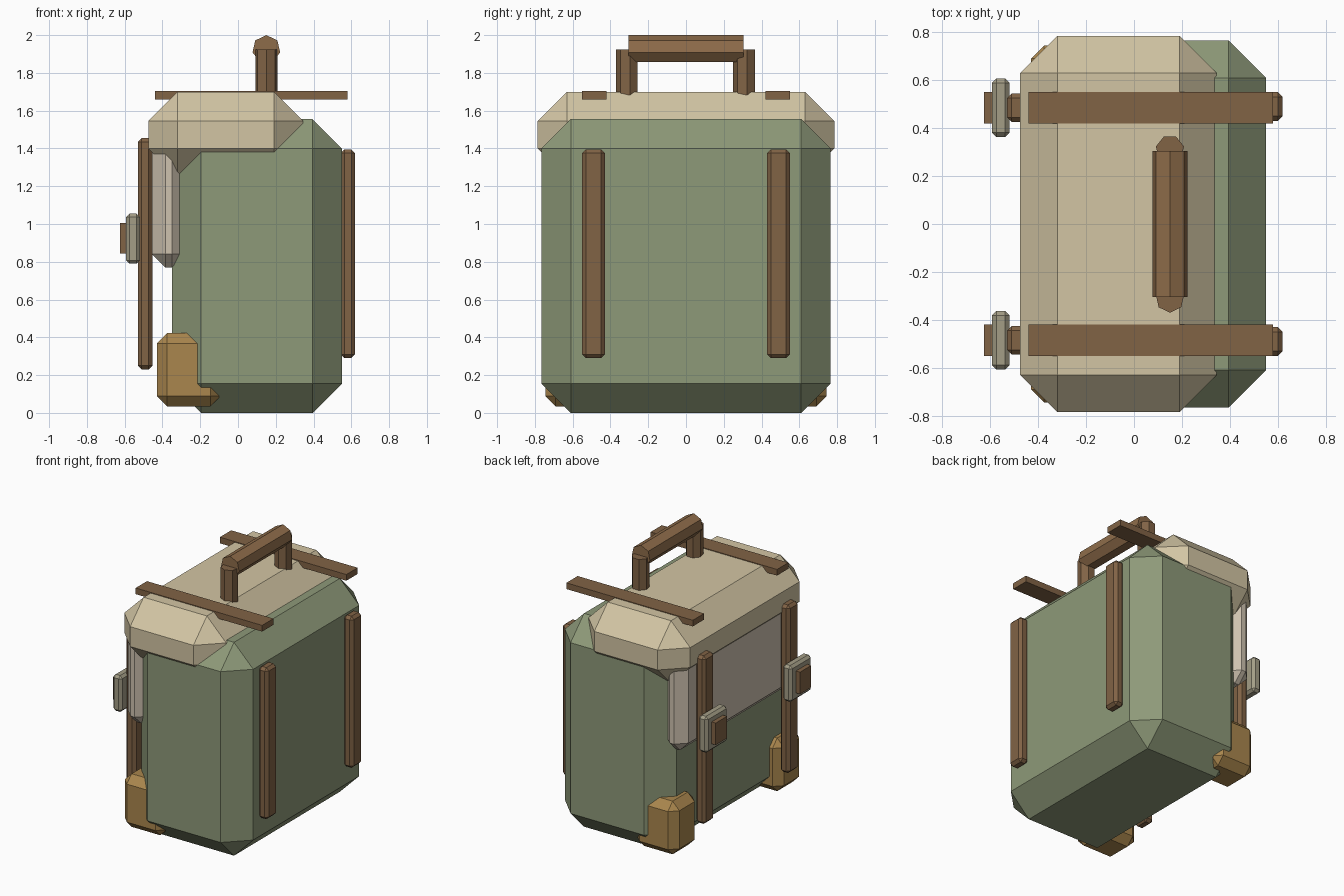
import bpy, bmesh
from math import sin, cos, tau

if "Cube" in bpy.data.objects:
    bpy.data.objects.remove(bpy.data.objects["Cube"])


def material(name, rgb):
    m = bpy.data.materials.new(name)
    m.diffuse_color = (*rgb, 1)
    m.use_nodes = True
    m.node_tree.nodes["Principled BSDF"].inputs["Base Color"].default_value = m.diffuse_color
    return m


GREEN = material("green_canvas", (0.27, 0.32, 0.19))
CREAM = material("cream_canvas", (0.65, 0.56, 0.37))
STONE = material("pocket_canvas", (0.62, 0.54, 0.43))
LEATHER = material("leather", (0.22, 0.125, 0.06))
GRIP = material("grip_leather", (0.27, 0.15, 0.068))
BRASS = material("brass", (0.40, 0.24, 0.075))
METAL = material("buckle_metal", (0.37, 0.34, 0.24))


def finish(name, bm, mat):
    bmesh.ops.recalc_face_normals(bm, faces=bm.faces)
    mesh = bpy.data.meshes.new(name)
    bm.to_mesh(mesh)
    bm.free()
    mesh.materials.append(mat)
    ob = bpy.data.objects.new(name, mesh)
    bpy.context.collection.objects.link(ob)
    return ob


def box(name, x, y, z, mat, chamfer=0):
    """Box from (min, max) ranges, with flat chamfered edges."""
    bm = bmesh.new()
    bmesh.ops.create_cube(bm, size=1)
    for v in bm.verts:
        for i, (lo, hi) in enumerate((x, y, z)):
            v.co[i] = hi if v.co[i] > 0 else lo
    ob = finish(name, bm, mat)
    if chamfer:
        mod = ob.modifiers.new("chamfer", 'BEVEL')
        mod.width = chamfer
        mod.segments = 1
        mod.limit_method = 'NONE'
    return ob


def prism(name, radius, place, lo, hi, mat, sides=7):
    """Seven-sided bar; place maps (u, v, along) to a position."""
    bm = bmesh.new()
    rings = []
    for t in (lo, hi):
        rings.append([bm.verts.new(place(radius * sin(tau * i / sides),
                                         radius * cos(tau * i / sides), t))
                      for i in range(sides)])
        bm.faces.new(rings[-1])
    for i in range(sides):
        j = (i + 1) % sides
        bm.faces.new((rings[0][i], rings[0][j], rings[1][j], rings[1][i]))
    return finish(name, bm, mat)


# main bag, lid and pocket
box("body", (-0.35, 0.55), (-0.765, 0.765), (0, 1.555), GREEN, 0.155)
box("lid", (-0.475, 0.345), (-0.785, 0.785), (1.245, 1.70), CREAM, 0.155)
box("pocket", (-0.455, -0.28), (-0.69, 0.69), (0.77, 1.45), STONE, 0.07)

for side, s in (("left", 1), ("right", -1)):
    def span(a, b):
        return (min(a * s, b * s), max(a * s, b * s))

    # straps
    box(f"pocket_strap_{side}", (-0.53, -0.453), span(0.425, 0.545), (0.23, 1.455), LEATHER, 0.02)
    box(f"shoulder_strap_{side}", (0.543, 0.62), span(0.43, 0.55), (0.29, 1.395), LEATHER, 0.02)
    box(f"lid_strap_{side}", (-0.44, 0.58), span(0.42, 0.55), (1.66, 1.705), LEATHER)
    # buckle and its tab
    box(f"buckle_{side}", (-0.592, -0.52), span(0.363, 0.607), (0.79, 1.055), METAL, 0.018)
    box(f"buckle_tab_{side}", (-0.625, -0.58), span(0.42, 0.55), (0.845, 1.005), LEATHER)
    # corner guard at the base
    box(f"corner_guard_{side}", (-0.43, -0.09), span(0.46, 0.745), (0.035, 0.422), BRASS, 0.055)
    # handle post
    prism(f"handle_post_{side}", 0.06,
          lambda u, v, t: (0.15 + u, 0.31 * s - v, t), 1.66, 1.925, LEATHER)

# handle grip
prism("handle_grip", 0.075, lambda u, v, t: (0.15 + u, t, 1.925 + v), -0.305, 0.305, GRIP)
